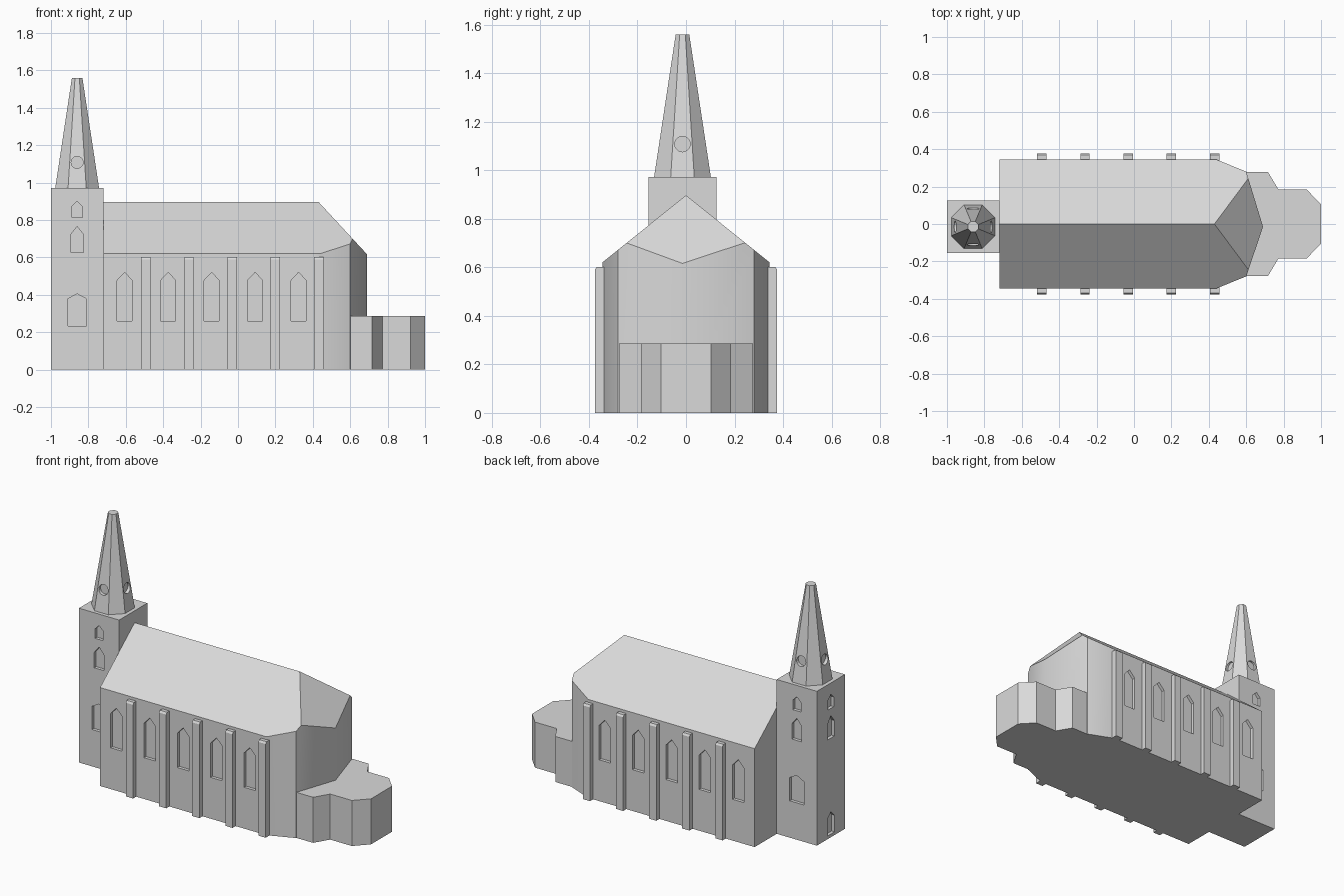
import bpy, bmesh, math
from mathutils import Vector

if "Cube" in bpy.data.objects:
    bpy.data.objects.remove(bpy.data.objects["Cube"])

stone = bpy.data.materials.new("pale_stone")
stone.diffuse_color = (0.7, 0.7, 0.7, 1)
stone.use_nodes = True
stone.node_tree.nodes["Principled BSDF"].inputs["Base Color"].default_value = stone.diffuse_color


def loft(bm, ring_a, ring_b):
    """Closed solid between two rings of the same point count."""
    a = [bm.verts.new(p) for p in ring_a]
    b = [bm.verts.new(p) for p in ring_b]
    n = len(a)
    bm.faces.new(a[::-1])
    bm.faces.new(b)
    for i in range(n):
        j = (i + 1) % n
        bm.faces.new((a[i], a[j], b[j], b[i]))


def finish(bm, name):
    bmesh.ops.recalc_face_normals(bm, faces=bm.faces[:])
    me = bpy.data.meshes.new(name)
    bm.to_mesh(me)
    bm.free()
    me.materials.append(stone)
    ob = bpy.data.objects.new(name, me)
    bpy.context.collection.objects.link(ob)
    return ob


def extrude_plan(bm, plan, z0, z1):
    loft(bm, [(x, y, z0) for x, y in plan], [(x, y, z1) for x, y in plan])


def recess(bm, profile, axis, centre, d0, d1):
    """Cutter prism: profile of (across, z) swept along axis from d0 to d1."""
    def ring(d):
        if axis == 'y':
            return [(centre + u, d, z) for u, z in profile]
        return [(d, centre + u, z) for u, z in profile]
    loft(bm, ring(d0), ring(d1))


def pointed(half, z0, shoulder, apex):
    return [(-half, z0), (half, z0), (half, shoulder), (0, apex), (-half, shoulder)]


def cut(ob, bm):
    """Subtract the cutter solids from the object."""
    cutter = finish(bm, ob.name + "_cutter")
    cutter.hide_render = True
    mod = ob.modifiers.new("recesses", 'BOOLEAN')
    mod.operation = 'DIFFERENCE'
    mod.solver = 'EXACT'
    mod.object = cutter
    bpy.context.view_layer.objects.active = ob
    bpy.ops.object.modifier_apply(modifier=mod.name)
    bpy.data.objects.remove(cutter, do_unlink=True)


# Nave with polygonal end; roof planes sliced from a tall prism
W, RIDGE = 0.345, 0.897
bm = bmesh.new()
extrude_plan(bm, [(-0.72, -W), (0.44, -W), (0.60, -0.28), (0.69, -0.015),
                  (0.60, 0.28), (0.44, W), (-0.72, W)], 0, 1.5)
slope = (RIDGE - 0.62) / W
for point, normal in (((0, 0, RIDGE), (0, -slope, 1)),
                      ((0, 0, RIDGE), (0, slope, 1)),
                      ((0.43, 0, RIDGE), (1.08, 0, 1))):
    res = bmesh.ops.bisect_plane(bm, geom=bm.verts[:] + bm.edges[:] + bm.faces[:],
                                 plane_co=point, plane_no=Vector(normal).normalized(),
                                 clear_outer=True)
    bmesh.ops.holes_fill(bm, edges=[e for e in bm.edges if e.is_boundary], sides=0)
# extra loop keeps the rounded shading close to the end
bmesh.ops.bisect_plane(bm, geom=bm.verts[:] + bm.edges[:] + bm.faces[:],
                       plane_co=(0.41, 0, 0), plane_no=(1, 0, 0))
nave = finish(bm, "nave")

# Nave window recesses, both sides
bm = bmesh.new()
for i in range(5):
    for s in (-1, 1):
        recess(bm, pointed(0.04, 0.26, 0.477, 0.52), 'y', -0.606 + 0.2325 * i,
               s * (W - 0.02), s * (W + 0.05))
cut(nave, bm)
bpy.ops.object.select_all(action='DESELECT')
nave.select_set(True)
bpy.context.view_layer.objects.active = nave
bpy.ops.object.shade_smooth_by_angle(angle=math.radians(40))

# Buttresses with slightly sloped caps
bm = bmesh.new()
for i in range(5):
    x = -0.493 + 0.231 * i
    for s in (-1, 1):
        prof = [(0.32, 0), (0.376, 0), (0.376, 0.59), (0.368, 0.602), (0.32, 0.602)]
        loft(bm, [(x - 0.025, s * y, z) for y, z in prof],
             [(x + 0.025, s * y, z) for y, z in prof])
finish(bm, "buttresses")

# Low choir annex
bm = bmesh.new()
half = [(0.58, 0.277), (0.717, 0.277), (0.772, 0.185), (0.923, 0.185), (1.0, 0.104)]
extrude_plan(bm, [(x, -y) for x, y in half] + half[::-1], 0, 0.287)
finish(bm, "choir_annex")

# Tower
TX, TY, TH = -0.86, -0.0145, 0.14
bm = bmesh.new()
extrude_plan(bm, [(TX - TH, TY - TH), (TX + TH, TY - TH),
                  (TX + TH, TY + TH), (TX - TH, TY + TH)], 0, 0.972)
tower = finish(bm, "tower")

# Tower window and door recesses
bm = bmesh.new()
upper = [pointed(0.034, 0.625, 0.722, 0.765), pointed(0.028, 0.812, 0.872, 0.9)]
for prof in upper + [pointed(0.05, 0.232, 0.378, 0.405)]:
    for s in (-1, 1):
        recess(bm, prof, 'y', TX, TY + s * (TH - 0.02), TY + s * (TH + 0.05))
for prof in upper + [pointed(0.035, 0.02, 0.125, 0.16)]:
    recess(bm, prof, 'x', TY, TX - TH + 0.02, TX - TH - 0.05)
cut(tower, bm)

# Octagonal spire with a blunt tip
def octagon(apothem, z):
    r = apothem / math.cos(math.pi / 8)
    return [(TX + r * math.cos(math.pi * (k + 0.5) / 4),
             TY + r * math.sin(math.pi * (k + 0.5) / 4), z) for k in range(8)]

bm = bmesh.new()
loft(bm, octagon(0.117, 0.972), octagon(0.028, 1.56))
spire = finish(bm, "spire")

# Round recesses on the four main spire faces
bm = bmesh.new()
disc = [(0.032 * math.cos(math.tau * k / 20), 1.108 + 0.032 * math.sin(math.tau * k / 20))
        for k in range(20)]
for s in (-1, 1):
    recess(bm, disc, 'y', TX, TY + s * 0.08, TY + s * 0.16)
    recess(bm, disc, 'x', TY, TX + s * 0.08, TX + s * 0.16)
cut(spire, bm)
